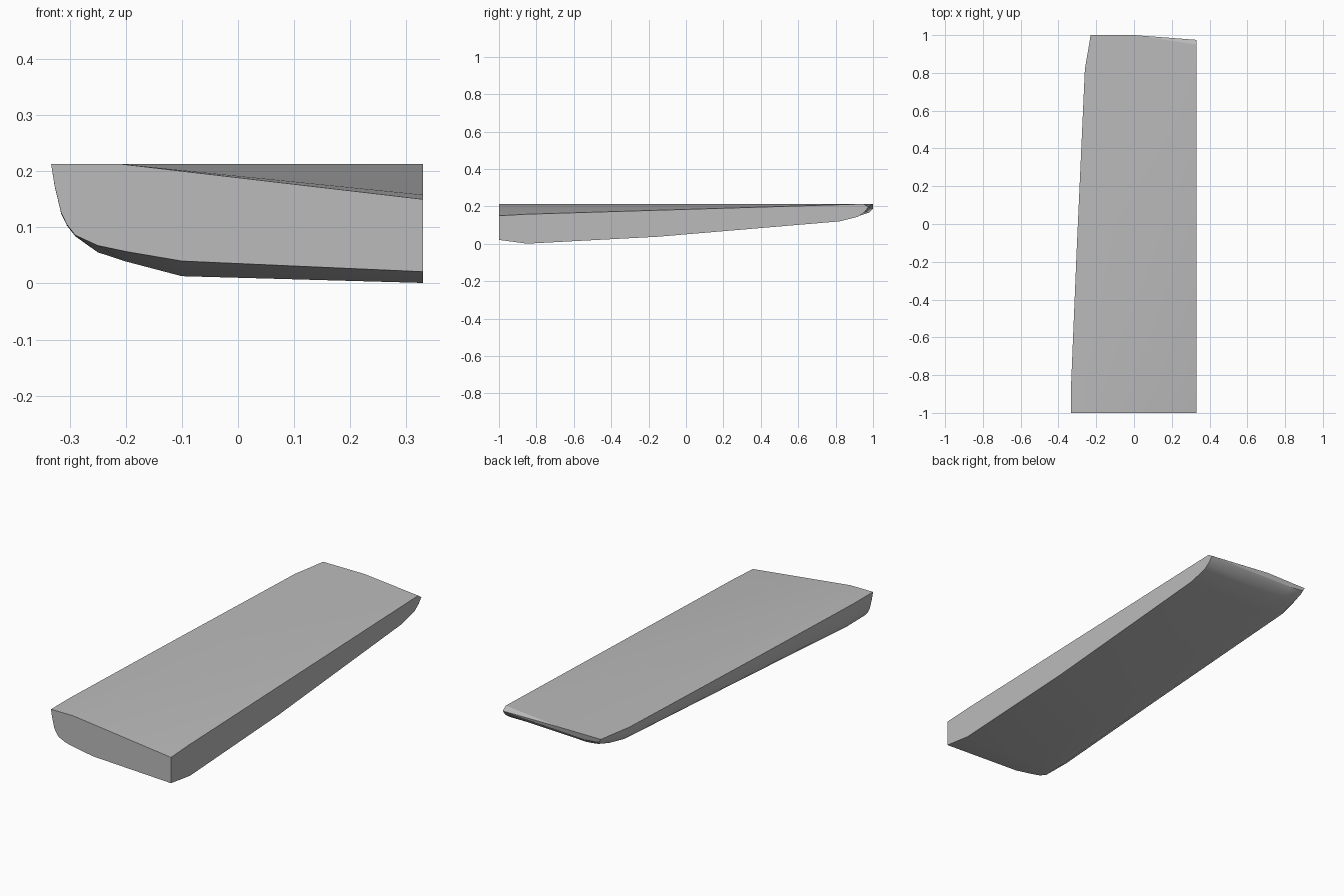
import bpy, bmesh, math

cube = bpy.data.objects.get("Cube")
if cube:
    bpy.data.objects.remove(cube)

TOP, RIGHT = 0.213, 0.33

grey = bpy.data.materials.new("plain_grey")
grey.use_nodes = True
colour = (0.5, 0.5, 0.5, 1)
grey.diffuse_color = colour
grey.node_tree.nodes["Principled BSDF"].inputs["Base Color"].default_value = colour

# Rounded left side (offset, share of drop) and bilge turning into the floor
SIDE = [(0, 0), (.006, .3), (.018, .69), (.028, .85), (.043, 1)]
FLOOR = [(.083, .4), (.133, .63), (.233, 1)]

# Cross-sections: y, left x, bilge z, floor z, right floor z, bilge width
STATIONS = [
    (-1, -.333, .086, .04, .021, 1),
    (-.85, -.333, .084, .013, .001, 1),
    (-.15, -.304, .11, .05, .038, .95),
    (.82, -.26, .148, .125, .12, .6),
    (.92, -.243, .163, .148, .145, .5),
    (.98, -.233, .18, .168, .17, .4),
    (1, -.23, .195, .188, .196, .4),
]

bm = bmesh.new()


def section(y, left, bilge, floor, right, width):
    points = [(left + dx * width, TOP - (TOP - bilge) * t) for dx, t in SIDE]
    points += [(left + dx * width, bilge + (floor - bilge) * t) for dx, t in FLOOR]
    points.append((RIGHT, right))
    # The tail end sweeps slightly forward towards the right
    sweep = 0.025 if y > 0.95 else 0
    return [bm.verts.new((x, y - sweep * max(0, x / RIGHT), z)) for x, z in points]


rings = [section(*s) for s in STATIONS]

# Rounded underside and left side
for a, b in zip(rings, rings[1:]):
    for i in range(len(a) - 1):
        bm.faces.new((a[i], a[i + 1], b[i + 1], b[i]))

# Corners of the top surface
front_mid = bm.verts.new((-.21, -1, TOP))
front_low = bm.verts.new((RIGHT, -1, .15))
side_low = bm.verts.new((RIGHT, -.86, .158))
back_corner = bm.verts.new((RIGHT, .95, TOP))
back_mid = bm.verts.new((0, 1, TOP))

# Level and sloping top panels
bm.faces.new([r[0] for r in rings] + [back_mid, back_corner, front_mid])
bm.faces.new((front_mid, back_corner, side_low))
bm.faces.new((front_mid, side_low, front_low))

# Front, back and right end panels, and the small tail chamfer
bm.faces.new(rings[0] + [front_low, front_mid])
bm.faces.new(rings[-1] + [back_mid])
bm.faces.new((back_mid, rings[-1][-1], back_corner))
bm.faces.new([r[-1] for r in rings] + [back_corner, side_low, front_low])
bmesh.ops.recalc_face_normals(bm, faces=bm.faces)

mesh = bpy.data.meshes.new("shaped_panel")
bm.to_mesh(mesh)
bm.free()
mesh.materials.append(grey)
panel = bpy.data.objects.new("shaped_panel", mesh)
bpy.context.collection.objects.link(panel)

bpy.context.view_layer.objects.active = panel
panel.select_set(True)
bpy.ops.object.shade_smooth_by_angle(angle=math.radians(30))
